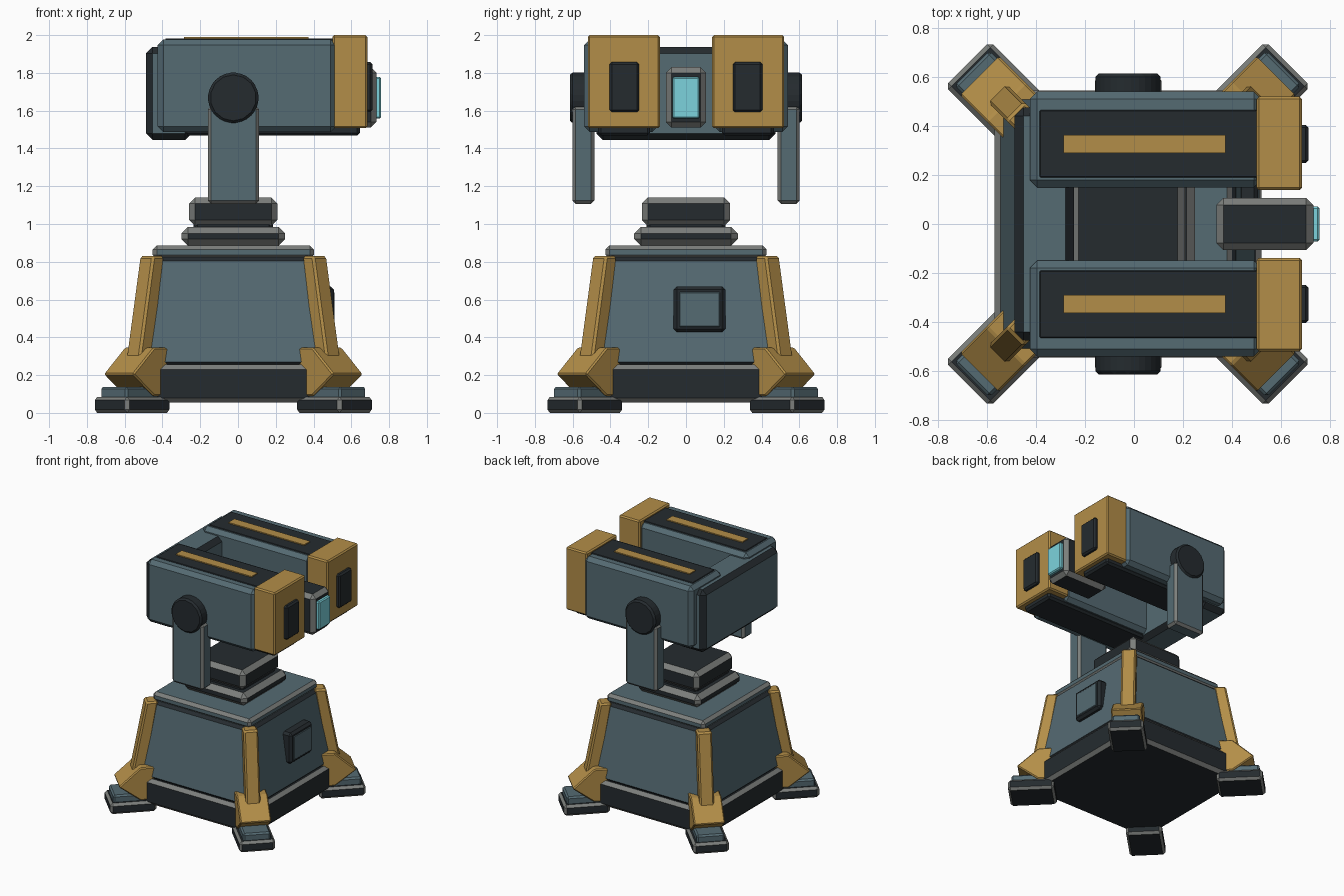
import bpy, bmesh, math

if "Cube" in bpy.data.objects:
    bpy.data.objects.remove(bpy.data.objects["Cube"])

CX = -0.025  # centre line of the pedestal


def material(name, rgb):
    m = bpy.data.materials.new(name)
    m.diffuse_color = (*rgb, 1)
    m.use_nodes = True
    m.node_tree.nodes["Principled BSDF"].inputs["Base Color"].default_value = m.diffuse_color
    return m


BLUE = material("blue_steel", (0.09, 0.145, 0.17))
DARK = material("dark_metal", (0.018, 0.024, 0.028))
GOLD = material("gold_paint", (0.45, 0.27, 0.065))
GREY = material("worn_edge", (0.2, 0.21, 0.2))
CYAN = material("lens_glass", (0.2, 0.65, 0.72))


def finish(name, bm, mat, bevel=0, edge=None):
    bmesh.ops.recalc_face_normals(bm, faces=bm.faces)
    me = bpy.data.meshes.new(name)
    bm.to_mesh(me)
    bm.free()
    me.materials.append(mat)
    me.materials.append(edge or mat)
    ob = bpy.data.objects.new(name, me)
    bpy.context.collection.objects.link(ob)
    if bevel:
        b = ob.modifiers.new("Bevel", 'BEVEL')
        b.width, b.segments, b.material = bevel, 1, 1
        b.limit_method = 'ANGLE'
        b.angle_limit = math.radians(25)
    return ob


def box(name, x, y, z, mat, bevel=0, edge=None, taper=1):
    """Box from (min, max) ranges; the top is scaled by taper."""
    bm = bmesh.new()
    bmesh.ops.create_cube(bm, size=1)
    for v in bm.verts:
        k = taper if v.co.z > 0 else 1
        v.co = [sum(r) / 2 + c * (r[1] - r[0]) * f
                for r, c, f in zip((x, y, z), v.co, (k, k, 1))]
    return finish(name, bm, mat, bevel, edge)


def square(name, half, z, mat, bevel, edge, taper=1):
    return box(name, (CX - half, CX + half), (-half, half), z, mat, bevel, edge, taper)


def leg_part(name, profile, w, mat, bevel, edge, angle):
    """Radial (r, z) profile given thickness 2w, turned to a corner."""
    bm = bmesh.new()
    f = bm.faces.new([bm.verts.new((r, -w, z)) for r, z in profile])
    new = bmesh.ops.extrude_face_region(bm, geom=[f])["geom"]
    bmesh.ops.translate(bm, vec=(0, 2 * w, 0),
                        verts=[v for v in new if isinstance(v, bmesh.types.BMVert)])
    ob = finish(name, bm, mat, bevel, edge)
    ob.location.x = CX
    ob.rotation_euler.z = angle


# Pedestal
square("base_skirt", 0.545, (0.055, 0.255), DARK, 0.025, GREY)
square("pedestal_body", 0.522, (0.25, 0.825), BLUE, 0.02, DARK, 0.84)
square("pedestal_cap", 0.427, (0.815, 0.887), BLUE, 0.022, GREY)
square("neck_lower", 0.274, (0.885, 0.985), DARK, 0.035, GREY)
square("neck_core", 0.21, (0.96, 1.02), DARK, 0.02, DARK)
square("neck_upper", 0.234, (0.99, 1.14), DARK, 0.032, GREY)

# Service hatch on the +x side
box("hatch_frame", (0.42, 0.507), (-0.066, 0.209), (0.427, 0.67), DARK, 0.018)
box("hatch_panel", (0.45, 0.512), (-0.035, 0.18), (0.455, 0.64), BLUE, 0.004)

# Corner legs
for i in range(4):
    a = math.pi / 4 + i * math.pi / 2
    leg_part(f"foot_pad_{i}", [(0.59, 0), (0.925, 0), (0.925, 0.085), (0.59, 0.085)],
             0.13, DARK, 0.018, GREY, a)
    leg_part(f"ankle_{i}", [(0.6, 0.07), (0.9, 0.07), (0.9, 0.138), (0.6, 0.138)],
             0.1, BLUE, 0.012, BLUE, a)
    leg_part(f"knee_{i}", [(0.55, 0.345), (0.705, 0.345), (0.862, 0.205),
                           (0.705, 0.09), (0.55, 0.09)], 0.112, GOLD, 0.008, GOLD, a)
    leg_part(f"strut_{i}", [(0.565, 0.83), (0.652, 0.83), (0.762, 0.25), (0.66, 0.25)],
             0.053, GOLD, 0.012, GOLD, a)

# Head: rear block, sensor and lens
box("rear_block", (-0.487, -0.245), (-0.475, 0.475), (1.445, 1.938), BLUE, 0.035, DARK)
box("sensor_housing", (0.336, 0.733), (-0.107, 0.107), (1.51, 1.83), DARK, 0.03, GREY)
box("sensor_lens", (0.72, 0.758), (-0.072, 0.072), (1.558, 1.778), CYAN, 0.008)

# Left and right sides of the head
for side, s in (("right", -1), ("left", 1)):
    def span(a, b):
        return tuple(sorted((s * a, s * b)))

    box(f"pod_{side}", (-0.425, 0.52), span(0.15, 0.54), (1.487, 1.977), BLUE, 0.03)
    box(f"pod_top_panel_{side}", (-0.385, 0.51), span(0.19, 0.466), (1.96, 1.983), DARK, 0.004)
    box(f"pod_stripe_{side}", (-0.287, 0.373), span(0.29, 0.364), (1.97, 1.991), GOLD)
    box(f"pod_bottom_panel_{side}", (-0.375, 0.645), span(0.19, 0.466), (1.468, 1.53), DARK, 0.015)
    box(f"muzzle_cap_{side}", (0.5, 0.685), span(0.138, 0.52), (1.507, 2.0), GOLD, 0.01)
    box(f"muzzle_slot_{side}", (0.67, 0.712), span(0.248, 0.405), (1.592, 1.857), DARK, 0.012)
    box(f"yoke_arm_{side}", (-0.16, 0.112), span(0.485, 0.602), (1.107, 1.625), BLUE, 0.018, GREY)
    # Pivot drum
    bm = bmesh.new()
    bmesh.ops.create_cone(bm, cap_ends=True, segments=14, radius1=0.136, radius2=0.136, depth=0.15)
    drum = finish(f"pivot_drum_{side}", bm, DARK, 0.014, DARK)
    drum.location = (CX, s * 0.54, 1.668)
    drum.rotation_euler.x = math.pi / 2
